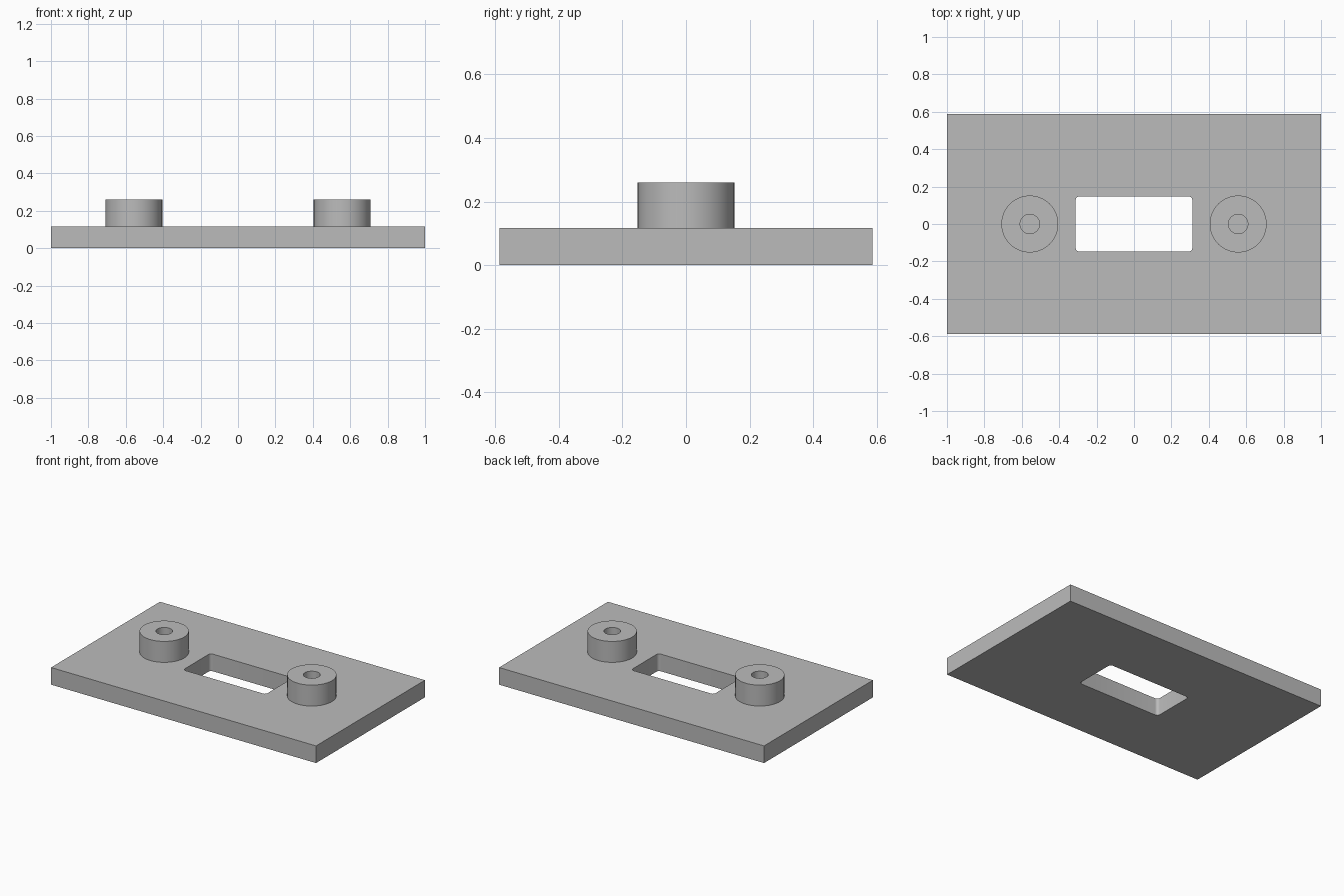
import bpy, bmesh, math
from mathutils import Vector

cube = bpy.data.objects.get("Cube")
if cube:
    bpy.data.objects.remove(cube, do_unlink=True)

PLATE_TOP, BOSS_TOP = 0.117, 0.26

grey = bpy.data.materials.new("light_grey")
grey.use_nodes = True
colour = (0.5, 0.5, 0.5, 1)
grey.diffuse_color = colour
grey.node_tree.nodes["Principled BSDF"].inputs["Base Color"].default_value = colour


def add_object(name, bm):
    bmesh.ops.recalc_face_normals(bm, faces=bm.faces)
    mesh = bpy.data.meshes.new(name)
    bm.to_mesh(mesh)
    bm.free()
    mesh.materials.append(grey)
    obj = bpy.data.objects.new(name, mesh)
    bpy.context.collection.objects.link(obj)
    return obj


def box(name, size, centre_z, corner=0):
    bm = bmesh.new()
    bmesh.ops.create_cube(bm, size=1)
    bmesh.ops.scale(bm, vec=size, verts=bm.verts)
    bmesh.ops.translate(bm, vec=(0, 0, centre_z), verts=bm.verts)
    if corner:
        upright = [e for e in bm.edges
                   if abs(e.verts[0].co.z - e.verts[1].co.z) > size[2] / 2]
        bmesh.ops.bevel(bm, geom=upright, offset=corner, segments=6,
                        profile=0.5, affect='EDGES')
    return add_object(name, bm)


def smooth(obj):
    bpy.ops.object.select_all(action='DESELECT')
    obj.select_set(True)
    bpy.context.view_layer.objects.active = obj
    bpy.ops.object.shade_smooth_by_angle(angle=math.radians(30))


# Base plate with a rounded rectangular window
plate = box("base_plate", (2, 1.174, PLATE_TOP), PLATE_TOP / 2)
cutter = box("window_cutter", (0.624, 0.294, 0.5), 0, corner=0.02)
cut = plate.modifiers.new("window", 'BOOLEAN')
cut.operation = 'DIFFERENCE'
cut.solver = 'EXACT'
cut.object = cutter
bpy.context.view_layer.objects.active = plate
bpy.ops.object.modifier_apply(modifier=cut.name)
bpy.data.objects.remove(cutter, do_unlink=True)
smooth(plate)


# Round bosses with a blind hole, turned from a profile
def boss(name, x, outer=0.152, inner=0.052):
    bm = bmesh.new()
    profile = [(outer, PLATE_TOP), (outer, BOSS_TOP),
               (inner, BOSS_TOP), (inner, PLATE_TOP)]
    verts = [bm.verts.new((r, 0, z)) for r, z in profile]
    edges = [bm.edges.new(pair) for pair in zip(verts, verts[1:])]
    bmesh.ops.spin(bm, geom=verts + edges, cent=(0, 0, 0), axis=(0, 0, 1),
                   angle=math.tau, steps=64, use_merge=True)
    bmesh.ops.remove_doubles(bm, verts=bm.verts, dist=0.0001)
    obj = add_object(name, bm)
    # Walls must face away from the solid ring
    mesh = obj.data
    wall = mesh.polygons[0]
    side = Vector((wall.center.x, wall.center.y, 0))
    if abs(wall.normal.z) < 0.5 and side.length > 0.1 and wall.normal.dot(side) < 0:
        mesh.flip_normals()
    obj.location.x = x
    smooth(obj)


for label, sign in (("left", 1), ("right", -1)):
    boss(label + "_boss", sign * 0.557)
